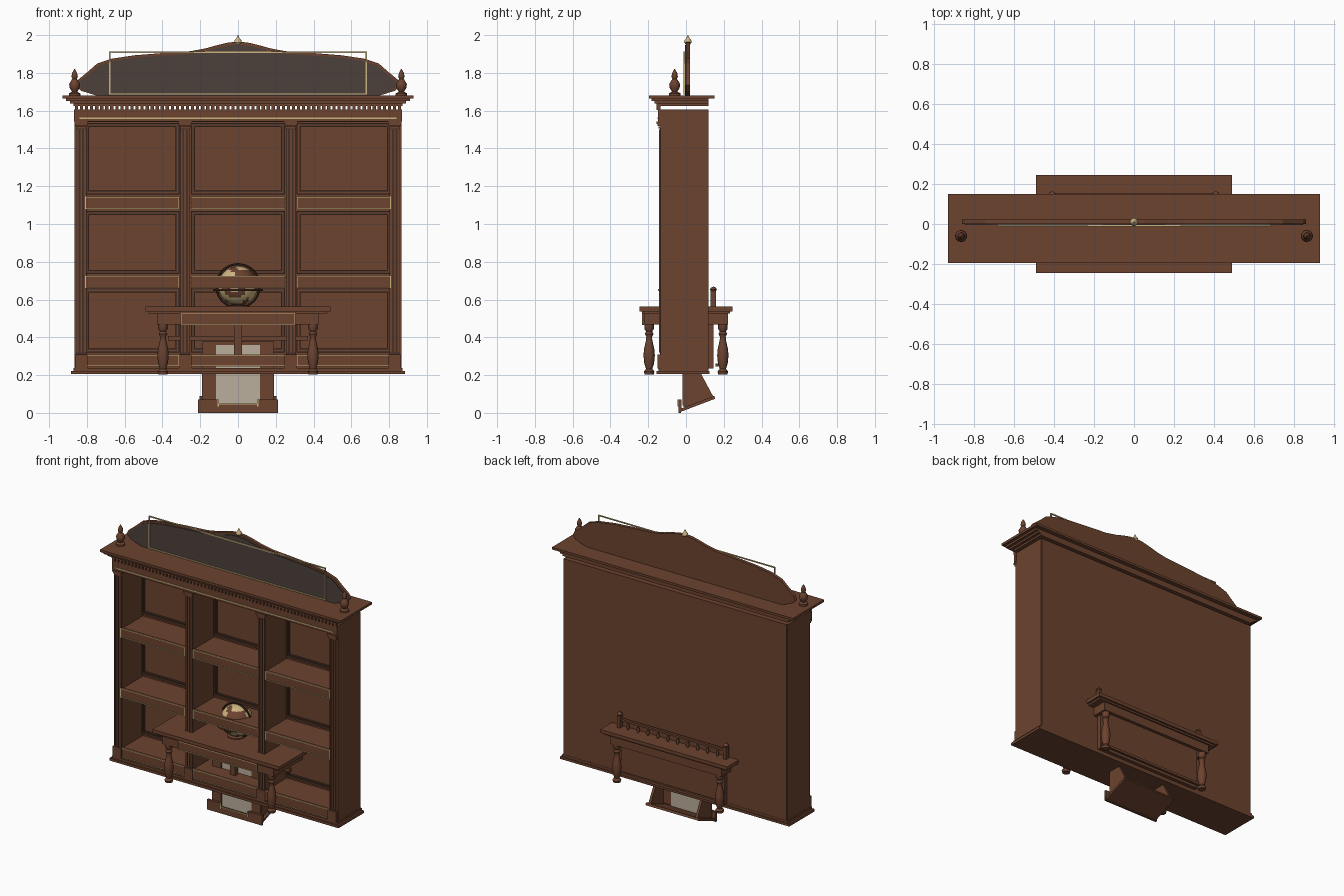
import bpy, bmesh, math
from mathutils import Vector, noise


def material(name, rgb):
    m = bpy.data.materials.new(name)
    m.diffuse_color = (*rgb, 1)
    return m


WOOD = material("brown_wood", (0.150, 0.056, 0.029))
DARK = material("dark_moulding", (0.060, 0.030, 0.020))
SLATE = material("dark_panel", (0.075, 0.052, 0.044))
GOLD = material("pale_gold", (0.62, 0.46, 0.22))
PALE = material("pale_panel", (0.50, 0.43, 0.34))


def finish(bm, name, mats, smooth=False):
    bmesh.ops.recalc_face_normals(bm, faces=bm.faces)
    me = bpy.data.meshes.new(name)
    bm.to_mesh(me)
    bm.free()
    for m in mats:
        me.materials.append(m)
    ob = bpy.data.objects.new(name, me)
    bpy.context.collection.objects.link(ob)
    if smooth:
        bpy.ops.object.select_all(action='DESELECT')
        ob.select_set(True)
        bpy.context.view_layer.objects.active = ob
        bpy.ops.object.shade_smooth_by_angle(angle=math.radians(40))
    return ob


def boxes(name, items, mat):
    """One object from boxes given as (x0, x1, y0, y1, z0, z1)."""
    bm = bmesh.new()
    for x0, x1, y0, y1, z0, z1 in items:
        vs = bmesh.ops.create_cube(bm, size=1)["verts"]
        for v in vs:
            v.co = ((x0 + x1) / 2 + v.co.x * (x1 - x0),
                    (y0 + y1) / 2 + v.co.y * (y1 - y0),
                    (z0 + z1) / 2 + v.co.z * (z1 - z0))
    return finish(bm, name, [mat])


def frame(x0, x1, z0, z1, y0, y1, w):
    return [(x0, x1, y0, y1, z0, z0 + w), (x0, x1, y0, y1, z1 - w, z1),
            (x0, x0 + w, y0, y1, z0 + w, z1 - w), (x1 - w, x1, y0, y1, z0 + w, z1 - w)]


def lathe(name, profile, spots, mat, n=16):
    """Turned pieces from an (r, z) profile placed at each spot."""
    bm = bmesh.new()
    for sx, sy, sz in spots:
        rings = [[bm.verts.new((sx + r * math.cos(2 * math.pi * k / n),
                                sy + r * math.sin(2 * math.pi * k / n), sz + z))
                  for k in range(n)] for r, z in profile]
        for a, b in zip(rings, rings[1:]):
            for k in range(n):
                bm.faces.new((a[k], a[(k + 1) % n], b[(k + 1) % n], b[k]))
        bm.faces.new(rings[0])
        bm.faces.new(rings[-1])
    return finish(bm, name, [mat], True)


def prism(name, pts, axis, a, b, mat):
    """Extrude a 2D outline along x (points are y, z) or y (points are x, z)."""
    bm = bmesh.new()
    put = (lambda p, t: (t, p[0], p[1])) if axis == 'x' else (lambda p, t: (p[0], t, p[1]))
    r0 = [bm.verts.new(put(p, a)) for p in pts]
    r1 = [bm.verts.new(put(p, b)) for p in pts]
    n = len(pts)
    bm.faces.new(r0)
    bm.faces.new(r1)
    for k in range(n):
        bm.faces.new((r0[k], r0[(k + 1) % n], r1[(k + 1) % n], r1[k]))
    return finish(bm, name, [mat])


BAYS = [(-0.81, -0.31), (-0.25, 0.25), (0.31, 0.81)]
POSTS = [-0.83, -0.28, 0.28, 0.83]

# Bookcase carcass
boxes("side_panels", [(s * 0.86 - 0.005, s * 0.86 + 0.005, -0.135, 0.115, 0.21, 1.605)
                      for s in (-1, 1)], WOOD)
boxes("back_panel", [(-0.86, 0.86, 0.10, 0.118, 0.21, 1.605)], WOOD)
boxes("top_board", [(-0.86, 0.86, -0.13, 0.11, 1.54, 1.604)], WOOD)
boxes("dividers", [(x - 0.025, x + 0.025, -0.13, 0.10, 0.23, 1.56) for x in POSTS], WOOD)
boxes("base", [(-0.885, 0.885, -0.155, 0.125, 0.205, 0.222),
               (-0.872, 0.872, -0.145, 0.12, 0.222, 0.238)], WOOD)

# Shelves, front lips and their gold edging
shelves, lips, edging = [], [], []
for a, b in BAYS:
    for z in (0.245, 0.66, 1.08):
        shelves.append((a - 0.005, b + 0.005, -0.13, 0.10, z + 0.03, z + 0.058))
        lips.append((a, b, -0.14, -0.125, z, z + 0.065))
        edging += frame(a, b, z, z + 0.065, -0.143, -0.139, 0.005)
boxes("shelves", shelves, WOOD)
boxes("shelf_lips", lips, WOOD)
boxes("shelf_edging", edging, GOLD)
boxes("back_frames", [f for a, b in BAYS for z0, z1 in ((0.32, 0.66), (0.735, 1.07), (1.155, 1.535))
                      for f in frame(a, b, z0, z1, 0.085, 0.10, 0.022)], DARK)
boxes("back_frame_beads", [f for a, b in BAYS for z0, z1 in ((0.32, 0.66), (0.735, 1.07), (1.155, 1.535))
                           for f in frame(a + 0.008, b - 0.008, z0 + 0.008, z1 - 0.008, 0.08, 0.09, 0.006)], WOOD)

# Fluted pilasters with plinths and capitals
boxes("pilasters", [(x - 0.027, x + 0.027, -0.138, -0.128, 0.31, 1.51) for x in POSTS], DARK)
boxes("pilaster_ribs", [(x + d - 0.005, x + d + 0.005, -0.143, -0.136, 0.32, 1.50)
                        for x in POSTS for d in (-0.02, 0, 0.02)], WOOD)
boxes("pilaster_plinths", [(x - 0.033, x + 0.033, -0.15, -0.125, 0.235, 0.31) for x in POSTS], WOOD)
boxes("capitals", [(x - w, x + w, -y, -0.125, z, z + 0.012) for x in POSTS
                   for w, y, z in ((0.028, 0.145, 1.505), (0.032, 0.15, 1.518), (0.036, 0.155, 1.53))], WOOD)

# Frieze, dentils and stepped cornice
boxes("frieze", [(-0.868, 0.868, -0.148, -0.125, 1.542, 1.605)], WOOD)
boxes("frieze_gold_line", [(-0.84, 0.84, -0.152, -0.147, 1.556, 1.563)], GOLD)
boxes("dentils", [(x - 0.0085, x + 0.0085, -0.155, -0.135, 1.604, 1.63)
                  for x in [-0.855 + i * 1.71 / 64 for i in range(65)]], WOOD)
boxes("cornice", [(-w, w, y0, y1, z0, z1) for w, y0, y1, z0, z1 in (
    (0.87, -0.155, 0.12, 1.624, 1.637), (0.89, -0.168, 0.12, 1.637, 1.65),
    (0.91, -0.182, 0.12, 1.65, 1.664), (0.93, -0.195, 0.15, 1.664, 1.68))], WOOD)

# Shaped crest with dark inlay and gold rectangle
half = [(0, 1.965), (0.05, 1.961), (0.11, 1.947), (0.17, 1.93), (0.25, 1.915), (0.4, 1.905),
        (0.55, 1.893), (0.67, 1.875), (0.745, 1.85), (0.79, 1.81), (0.845, 1.765),
        (0.86, 1.735), (0.83, 1.705), (0.75, 1.68)]
outline = half + [(-x, z) for x, z in reversed(half[1:])]
prism("crest", outline, 'y', 0.0, 0.022, WOOD)
inlay = [(x * 0.983, 1.68 + (z - 1.68) * 0.94 + 0.001) for x, z in outline]
prism("crest_inlay", inlay, 'y', -0.006, 0.001, SLATE)
boxes("crest_gold_frame", frame(-0.682, 0.682, 1.685, 1.912, -0.012, -0.004, 0.007), GOLD)
lathe("crest_finial", [(0.012, 0), (0.02, 0.012), (0.018, 0.022), (0.008, 0.035), (0.001, 0.05)],
      [(0, 0.01, 1.95)], GOLD)
lathe("corner_finials", [(0.03, 0), (0.03, 0.012), (0.014, 0.02), (0.026, 0.04), (0.029, 0.06),
                         (0.018, 0.08), (0.012, 0.088), (0.017, 0.1), (0.013, 0.12), (0.002, 0.14)],
      [(s * 0.865, -0.06, 1.68) for s in (-1, 1)], WOOD)

# Desk top, apron, drawer and modesty panel
boxes("desk_top", [(-0.49, 0.49, -0.245, 0.245, 0.538, 0.562),
                   (-0.475, 0.475, -0.232, 0.232, 0.526, 0.538)], WOOD)
boxes("desk_apron", [(-0.43, 0.43, s * 0.21 - 0.012, s * 0.21 + 0.012, 0.468, 0.528) for s in (-1, 1)]
      + [(s * 0.418 - 0.012, s * 0.418 + 0.012, -0.21, 0.21, 0.468, 0.528) for s in (-1, 1)], WOOD)
boxes("drawer_front", [(-0.305, 0.305, -0.229, -0.222, 0.466, 0.528)], WOOD)
boxes("drawer_edging", frame(-0.305, 0.305, 0.466, 0.528, -0.232, -0.228, 0.005), GOLD)
boxes("modesty_panel", [(-0.40, 0.40, 0.118, 0.145, 0.235, 0.53)], WOOD)
boxes("desk_rails", [(-0.37, 0.37, 0.04, 0.06, 0.382, 0.408)]
      + [(-0.40, 0.40, s * 0.165 - 0.008, s * 0.165 + 0.008, 0.245, 0.262) for s in (1,)], WOOD)
boxes("desk_centre_post", [(-0.02, 0.02, -0.06, -0.03, 0.30, 0.468)], WOOD)

# Turned desk legs
lathe("desk_legs", [(0.024, 0), (0.028, 0.015), (0.017, 0.03), (0.026, 0.06), (0.03, 0.1),
                    (0.027, 0.135), (0.017, 0.18), (0.015, 0.2), (0.023, 0.215), (0.016, 0.228),
                    (0.026, 0.243), (0.024, 0.27)],
      [(x, y, 0.203) for x in (-0.397, 0.397) for y in (-0.195, 0.195)], WOOD)

# Desk gallery
boxes("gallery_posts", [(s * 0.41 - 0.012, s * 0.41 + 0.012, 0.13, 0.16, 0.56, 0.645) for s in (-1, 1)], WOOD)
lathe("gallery_knobs", [(0.012, 0), (0.018, 0.01), (0.014, 0.02), (0.003, 0.026)],
      [(s * 0.41, 0.145, 0.642) for s in (-1, 1)], WOOD, 12)
boxes("gallery_rail", [(-0.41, 0.41, 0.136, 0.154, 0.612, 0.626)], WOOD)
lathe("gallery_spindles", [(0.006, 0), (0.011, 0.02), (0.006, 0.035), (0.008, 0.052)],
      [(-0.345 + i * 0.69 / 9, 0.145, 0.561) for i in range(10)], WOOD, 10)

# Globe with land patches
bm = bmesh.new()
bmesh.ops.create_uvsphere(bm, u_segments=32, v_segments=20, radius=0.105)
for f in bm.faces:
    land = noise.noise(f.calc_center_median() * 17 + Vector((3.1, 1.7, 0.4)))
    f.material_index = 1 if land > 0.02 else 0
bmesh.ops.translate(bm, verts=bm.verts, vec=(0, -0.015, 0.672))
finish(bm, "globe", [GOLD, WOOD], True)
for name, r, rot, z, mat in (("globe_meridian", 0.115, (math.pi / 2, 0, 0), 0.672, DARK),
                             ("globe_horizon_ring", 0.127, (0, 0, 0), 0.650, WOOD)):
    bpy.ops.mesh.primitive_torus_add(major_radius=r, minor_radius=0.006, major_segments=40,
                                     minor_segments=8, location=(0, -0.015, z), rotation=rot)
    ob = bpy.context.object
    ob.name = name
    ob.data.materials.append(mat)
    bpy.ops.object.shade_smooth_by_angle()
lathe("globe_foot", [(0.06, 0), (0.06, 0.008), (0.025, 0.014), (0.02, 0.03)], [(0, -0.015, 0.56)], WOOD)

# Wedge stand under the desk: front frame, pale panel, side wedges, tilted foot
boxes("stand_frame", [(s * 0.152 - 0.035, s * 0.152 + 0.035, -0.018, 0.0, 0.04, 0.375) for s in (-1, 1)]
      + [(-0.187, 0.187, -0.018, 0.0, 0.36, 0.38)], WOOD)
boxes("stand_panel", [(-0.12, 0.12, -0.012, -0.002, 0.03, 0.365)], PALE)
for side, s in (("left", -1), ("right", 1)):
    prism(f"stand_wedge_{side}", [(-0.012, 0.03), (0.145, 0.085), (0.003, 0.35), (-0.012, 0.36)],
          'x', s * 0.172, s * 0.19, WOOD)
prism("stand_foot", [(-0.03, 0.005), (0.155, 0.075), (0.149, 0.09), (-0.035, 0.02)], 'x', -0.205, 0.205, WOOD)
boxes("stand_lip", [(-0.212, 0.212, -0.04, -0.026, 0.0, 0.018)]
      + [(s * 0.16 - 0.052, s * 0.16 + 0.052, -0.04, -0.024, 0.018, 0.07) for s in (-1, 1)]
      + [(-0.11, 0.11, -0.04, -0.026, 0.018, 0.045)], WOOD)
boxes("stand_gold_trim", [(-0.108, 0.108, -0.046, -0.04, 0.045, 0.05)]
      + [(s * 0.104 - 0.004, s * 0.104 + 0.004, -0.046, -0.04, 0.035, 0.072) for s in (-1, 1)], GOLD)
